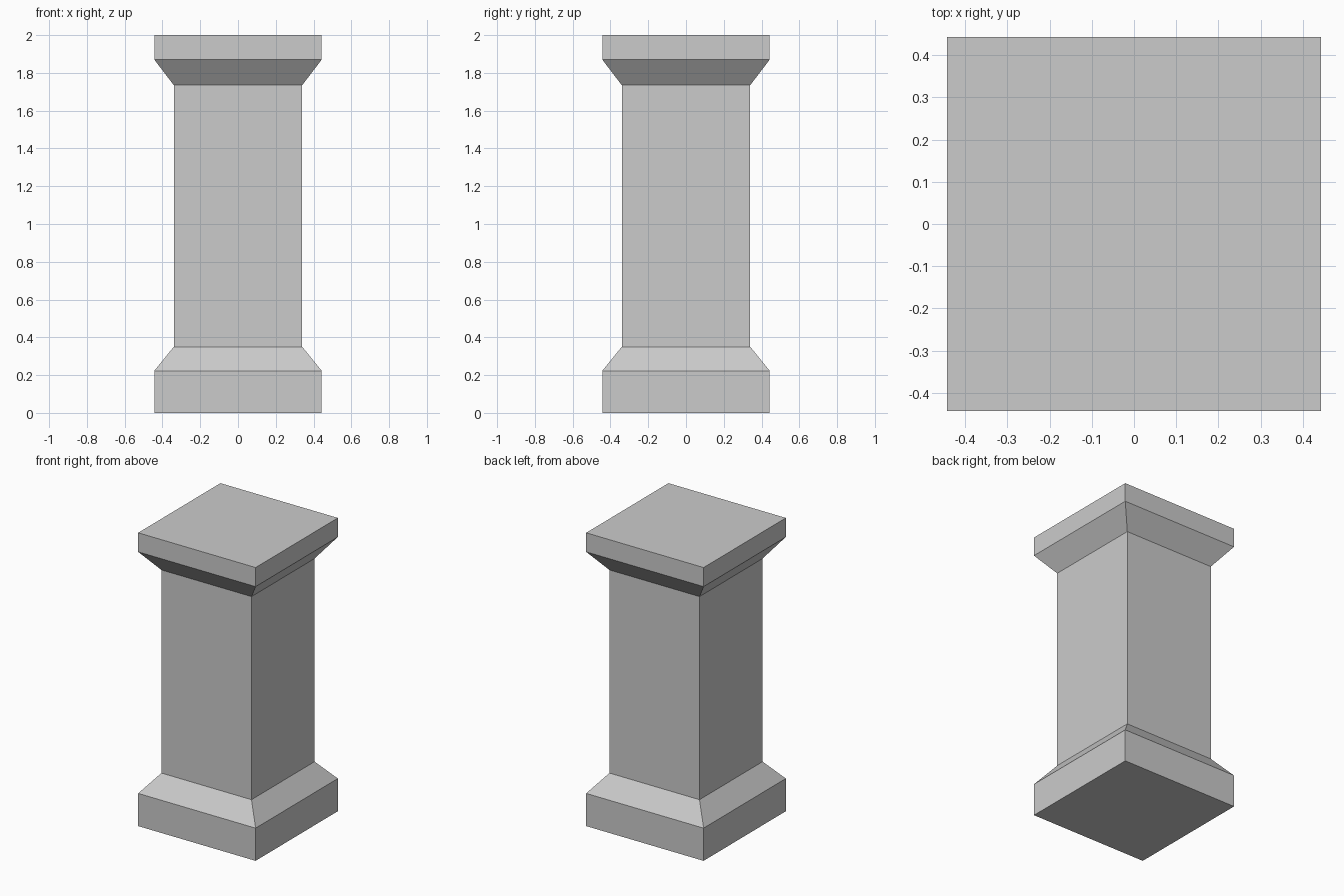
import bpy
import bmesh

cube = bpy.data.objects.get("Cube")
if cube:
    bpy.data.objects.remove(cube, do_unlink=True)

stone = bpy.data.materials.new("light_grey_stone")
stone.use_nodes = True
grey = (0.6, 0.6, 0.6, 1)
stone.diffuse_color = grey
stone.node_tree.nodes["Principled BSDF"].inputs["Base Color"].default_value = grey

WIDE, NARROW = 0.443, 0.34
BASE_TOP, CAPITAL_BOTTOM = 0.35, 1.735


def square_loft(name, profile, cap_bottom=False, cap_top=False):
    """Loft square rings through (half width, height) pairs."""
    bm = bmesh.new()
    rings = [[bm.verts.new((sx * w, sy * w, z))
              for sx, sy in ((-1, -1), (1, -1), (1, 1), (-1, 1))]
             for w, z in profile]
    for low, high in zip(rings, rings[1:]):
        for i in range(4):
            j = (i + 1) % 4
            bm.faces.new((low[i], low[j], high[j], high[i]))
    if cap_bottom:
        bm.faces.new(rings[0][::-1])
    if cap_top:
        bm.faces.new(rings[-1])
    mesh = bpy.data.meshes.new(name)
    bm.to_mesh(mesh)
    bm.free()
    mesh.materials.append(stone)
    obj = bpy.data.objects.new(name, mesh)
    bpy.context.collection.objects.link(obj)
    return obj


# Plinth with a sloped shoulder
square_loft("base", [(WIDE, 0), (WIDE, 0.223), (NARROW, BASE_TOP)], cap_bottom=True)

# Plain square shaft, open where it meets the base and capital
square_loft("shaft", [(NARROW, BASE_TOP), (NARROW, CAPITAL_BOTTOM)])

# Flared capital with a flat slab on top
square_loft("capital", [(NARROW, CAPITAL_BOTTOM), (WIDE, 1.87), (WIDE, 2)], cap_top=True)
